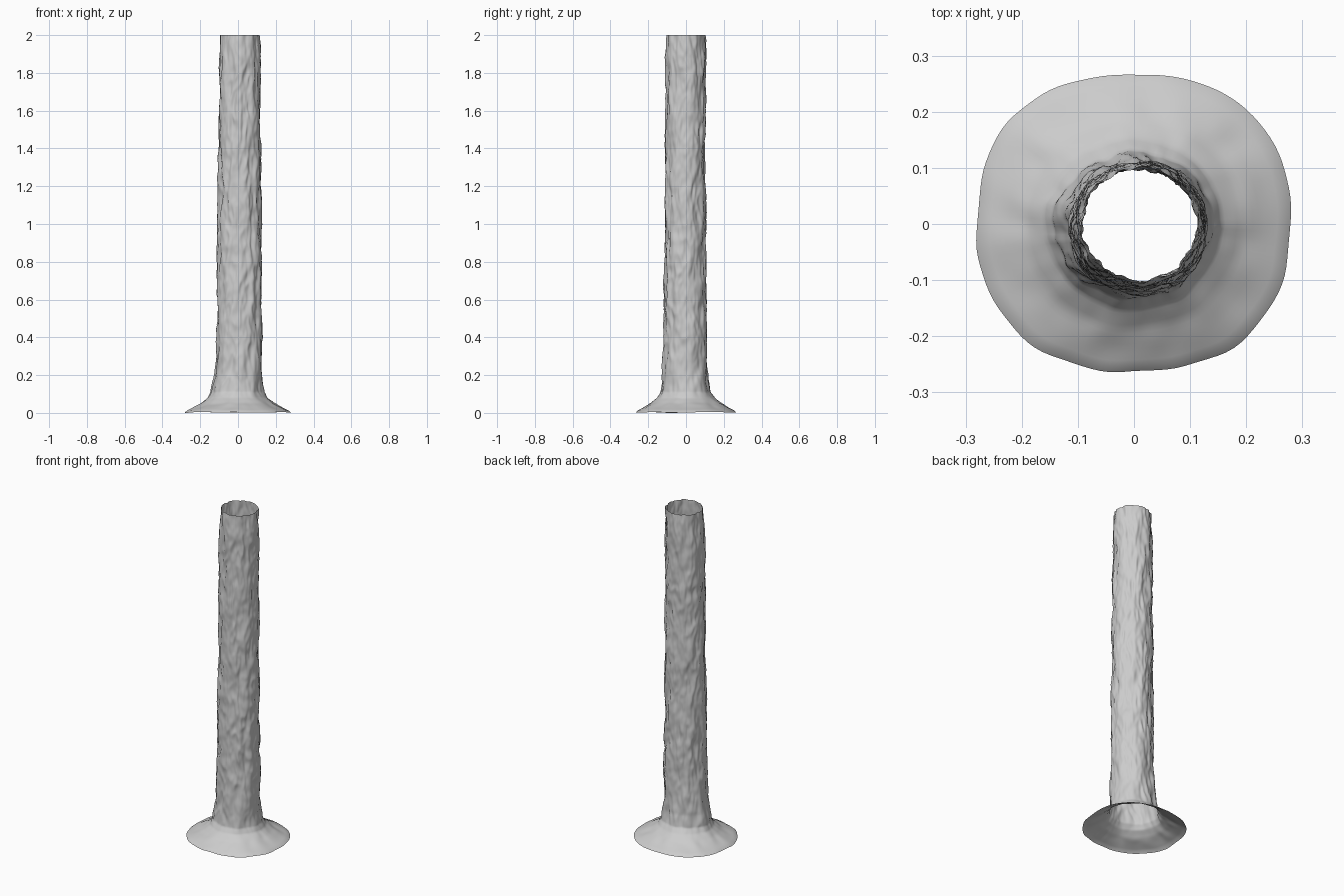
import bpy, bmesh, math
from mathutils import Vector, noise

if "Cube" in bpy.data.objects:
    bpy.data.objects.remove(bpy.data.objects["Cube"])

# Trunk profile: z, x radius, y radius, centre x, centre y, squareness, bark amount
PROFILE = [
    (0.008, .279, .264, .000, .002, 2.35, 0.00),
    (0.030, .232, .222, .000, .000, 2.25, 0.20),
    (0.052, .190, .185, .000, .000, 2.15, 0.30),
    (0.080, .153, .152, .000, .000, 2.00, 0.45),
    (0.110, .135, .130, .002, -.003, 2.0, 0.70),
    (0.180, .126, .119, .004, -.005, 2.0, 0.90),
    (0.400, .118, .113, .008, -.006, 2.0, 1.00),
    (0.700, .116, .110, .008, -.006, 2.0, 1.00),
    (1.000, .113, .107, .008, -.005, 2.0, 1.00),
    (1.400, .110, .105, .008, -.003, 2.0, 1.00),
    (1.800, .107, .104, .009, -.002, 2.0, 1.00),
    (2.000, .104, .102, .010, .000, 2.0, 0.80),
]
SEGMENTS = 112


def profile_at(z):
    for a, b in zip(PROFILE, PROFILE[1:]):
        if z <= b[0]:
            t = (z - a[0]) / (b[0] - a[0])
            return [u + (v - u) * t for u, v in zip(a, b)]
    return list(PROFILE[-1])


def bark(ca, sa, z):
    """Tall wandering ridges with plates that break up along the trunk."""
    warp = noise.noise(Vector((ca * 1.5, sa * 1.5, z * 5))) * 0.5
    p = Vector((ca * 2.5 + warp, sa * 2.5 - warp, z * 6))
    plates = math.tanh(3.0 * noise.noise(p))
    ridges = 0.5 - 2 * abs(noise.noise(p * 1.7 + Vector((7, 3, 1))))
    fine = noise.noise(Vector((ca * 7, sa * 7, z * 22)))
    return 0.0055 * plates + 0.005 * ridges + 0.003 * fine


def surface_point(angle, z):
    _, rx, ry, cx, cy, power, amount = profile_at(z)
    ca, sa = math.cos(angle), math.sin(angle)
    r = (abs(ca / rx) ** power + abs(sa / ry) ** power) ** (-1 / power)
    r += amount * bark(ca, sa, z)
    # swollen root on the left side
    r += 0.013 * max(0, -ca) ** 4 * math.exp(-((z - 0.13) / 0.06) ** 2)
    # uneven outer rim and lumpy flare
    flare = max(0, 1 - z / 0.09)
    r += 0.006 * flare * noise.noise(Vector((ca * 3, sa * 3, 4)))
    dz = 0.012 * min(flare, 1 - flare) * noise.noise(Vector((ca * 4, sa * 4, z * 30)))
    rim = max(0, 1 - z / 0.03)
    dz += 0.007 * rim * noise.noise(Vector((ca * 2, sa * 2, 9)))
    return Vector((cx + r * ca, cy + r * sa, max(0, z + dz)))


# Ring heights: dense in the flare, regular up the trunk
heights = [0.008 + 0.112 * i / 20 for i in range(20)]
heights += [0.12 + 1.88 * i / 210 for i in range(211)]

# Hollow trunk with flared root skirt, open at both ends
bm = bmesh.new()
rings = [[bm.verts.new(surface_point(2 * math.pi * i / SEGMENTS, z))
          for i in range(SEGMENTS)] for z in heights]
# Lowest rim vertex rests on the ground
low = min(v.co.z for v in rings[0])
for v in rings[0]:
    v.co.z -= low
for a, b in zip(rings, rings[1:]):
    for i in range(SEGMENTS):
        j = (i + 1) % SEGMENTS
        bm.faces.new((a[i], a[j], b[j], b[i]))
mesh = bpy.data.meshes.new("tree_trunk")
bm.to_mesh(mesh)
bm.free()
trunk = bpy.data.objects.new("tree_trunk", mesh)
bpy.context.collection.objects.link(trunk)
for poly in mesh.polygons:
    poly.use_smooth = True
